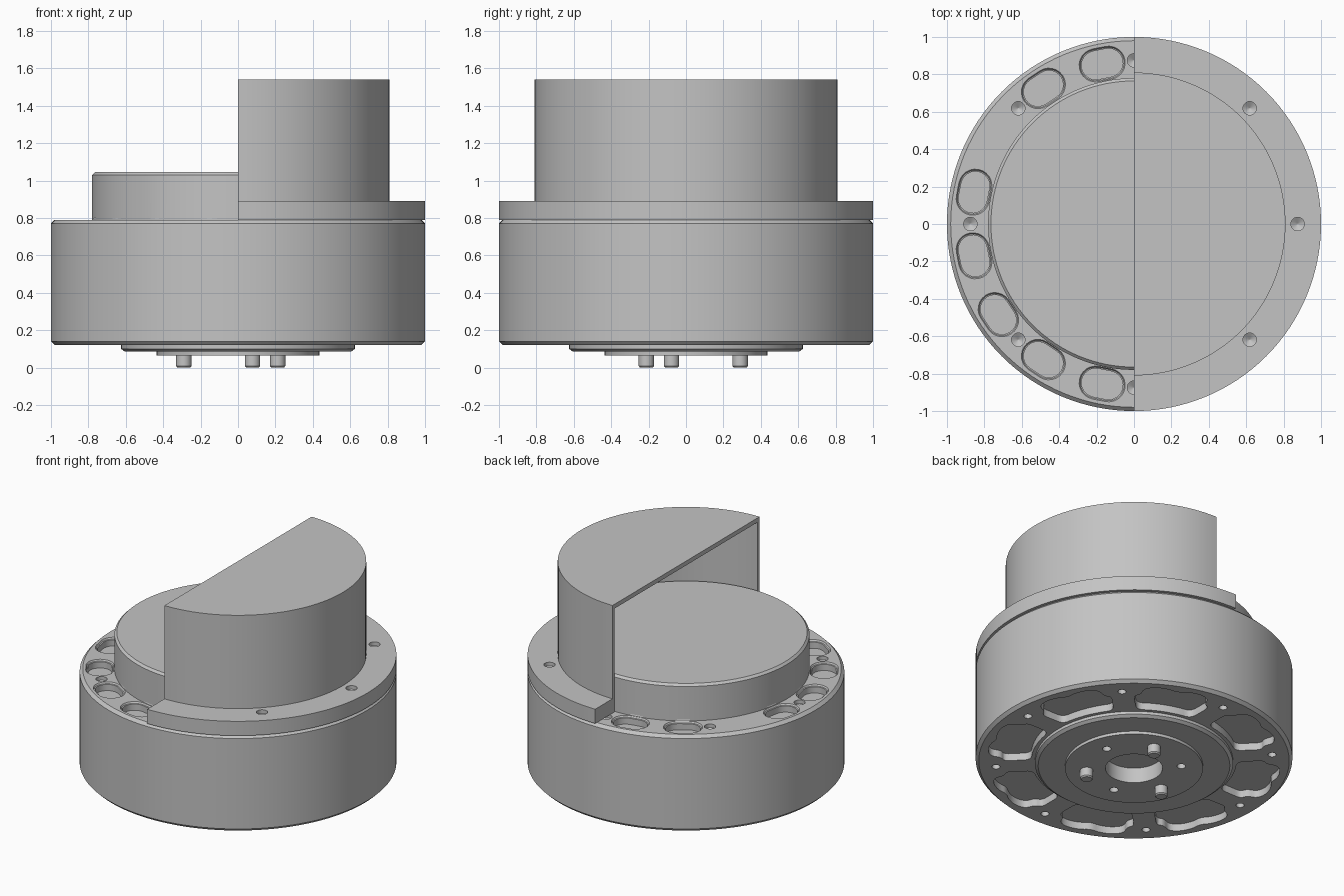
import bpy, bmesh, math
from math import cos, sin, pi, radians

cube = bpy.data.objects.get("Cube")
if cube:
    bpy.data.objects.remove(cube, do_unlink=True)

GREY = (0.55, 0.55, 0.55, 1)
metal = bpy.data.materials.new("plain_grey_metal")
metal.use_nodes = True
metal.diffuse_color = GREY
metal.node_tree.nodes["Principled BSDF"].inputs["Base Color"].default_value = GREY


def finish(bm, name):
    bmesh.ops.remove_doubles(bm, verts=bm.verts, dist=1e-5)
    bmesh.ops.recalc_face_normals(bm, faces=bm.faces)
    mesh = bpy.data.meshes.new(name)
    bm.to_mesh(mesh)
    bm.free()
    mesh.materials.append(metal)
    ob = bpy.data.objects.new(name, mesh)
    bpy.context.collection.objects.link(ob)
    return ob


def lathe(name, profile, steps=128, start=0, sweep=2 * pi):
    """Turn a closed (radius, height) profile about z."""
    bm = bmesh.new()
    rings = []
    for i in range(steps + 1):
        a = start + sweep * i / steps
        rings.append([bm.verts.new((r * cos(a), r * sin(a), z)) for r, z in profile])
    n = len(profile)
    for a, b in zip(rings, rings[1:]):
        for j in range(n):
            k = (j + 1) % n
            if profile[j][0] or profile[k][0]:
                bm.faces.new((a[j], b[j], b[k], a[k]))
    if sweep < 2 * pi:
        bm.faces.new(rings[0])
        bm.faces.new(rings[-1])
    return finish(bm, name)


def loft(bm, levels):
    """Closed solid through (outline, height) levels."""
    rings = [[bm.verts.new((x, y, z)) for x, y in pts] for pts, z in levels]
    n = len(rings[0])
    for a, b in zip(rings, rings[1:]):
        for j in range(n):
            k = (j + 1) % n
            bm.faces.new((a[j], a[k], b[k], b[j]))
    bm.faces.new(rings[0])
    bm.faces.new(rings[-1])


def polar(r, deg):
    return r * cos(radians(deg)), r * sin(radians(deg))


def disc(deg, dist, r, n=24):
    cx, cy = polar(dist, deg)
    return [(cx + r * cos(2 * pi * i / n), cy + r * sin(2 * pi * i / n)) for i in range(n)]


def slot(deg, dist, half_len, r, n=12):
    """Rounded slot whose long axis follows the rim."""
    pts = []
    for side in (1, -1):
        for i in range(n + 1):
            t = pi * i / n + (0 if side > 0 else pi)
            u, v = r * cos(t), side * half_len + r * sin(t)
            c, s = polar(1, deg)
            pts.append(((dist + u) * c - v * s, (dist + u) * s + v * c))
    return pts


def drill(bm, deg, dist, r, z, depth, sign):
    """Hole with a conical end; sign is the drilling direction."""
    loft(bm, [(disc(deg, dist, r), z - sign * 0.02), (disc(deg, dist, r), z + sign * depth),
              (disc(deg, dist, r * 0.05), z + sign * (depth + r * 0.6))])


def pocket(deg):
    half = [(0.65, 0), (0.65, 8), (0.65, 16), (0.74, 17), (0.82, 17.5),
            (0.84, 14.5), (0.91, 13.5), (0.935, 9), (0.93, 4)]
    path = half + [(0.905, 0)] + [(r, -a) for r, a in half[:0:-1]]
    pts = [polar(r, deg + a) for r, a in path]
    for _ in range(2):   # round the corners
        out = []
        for p, q in zip(pts, pts[1:] + pts[:1]):
            for t in (0.25, 0.75):
                out.append((p[0] + (q[0] - p[0]) * t, p[1] + (q[1] - p[1]) * t))
        pts = out
    return pts


def carve(ob, bm):
    cutter = finish(bm, "cutter")
    cutter.hide_render = True
    mod = ob.modifiers.new("carve", "BOOLEAN")
    mod.operation = "DIFFERENCE"
    mod.solver = "EXACT"
    mod.object = cutter
    bpy.context.view_layer.objects.active = ob
    bpy.ops.object.modifier_apply(modifier=mod.name)
    bpy.data.objects.remove(cutter, do_unlink=True)


# Turned body with top boss, stepped underside and centre bore
TOP, BASE, HUB = 0.79, 0.12, 0.065
body = lathe("body", [
    (0, 0.17), (0.18, 0.17), (0.18, HUB), (0.435, HUB), (0.435, 0.085), (0.605, 0.085),
    (0.625, 0.1), (0.625, BASE), (0.98, BASE), (1, 0.14), (1, 0.77), (0.98, TOP),
    (0.78, TOP), (0.78, 1.03), (0.765, 1.045), (0, 1.045)])

cuts = bmesh.new()
# Chamfered slots round the top rim, with one position left solid
for i in range(16):
    if i != 6:
        a = 11.25 + 22.5 * i
        loft(cuts, [(slot(a, 0.872, 0.035, 0.095), TOP + 0.01),
                    (slot(a, 0.872, 0.035, 0.083), TOP - 0.01),
                    (slot(a, 0.872, 0.035, 0.076), TOP - 0.012),
                    (slot(a, 0.872, 0.035, 0.076), TOP - 0.055)])
# Screw holes above and below, weight-saving pockets below
for i in range(8):
    drill(cuts, 45 * i, 0.875, 0.036, TOP, 0.025, -1)
    drill(cuts, 45 * i, 0.875, 0.026, BASE, 0.03, 1)
    outline = pocket(22.5 + 45 * i)
    loft(cuts, [(outline, BASE - 0.01), (outline, BASE + 0.05)])
# Hub holes between the pins
for a in (15, 135, 255):
    drill(cuts, a, 0.3, 0.028, HUB, 0.04, 1)
carve(body, cuts)

# Half cover: thin cap with a wide flange
cover = lathe("half_cover", [
    (0, 1.51), (0.785, 1.51), (0.785, TOP), (1, TOP), (1, 0.89),
    (0.81, 0.89), (0.81, 1.54), (0, 1.54)], 64, -pi / 2, pi)
cuts = bmesh.new()
for a in (-45, 0, 45):
    drill(cuts, a, 0.875, 0.036, 0.89, 0.025, -1)
carve(cover, cuts)

# Drive pins
parts = [body, cover]
for i, a in enumerate((75, 195, 315)):
    pin = lathe(f"drive_pin_{i + 1}", [(0, 0), (0.034, 0), (0.041, 0.008), (0.041, 0.08), (0, 0.08)], 24)
    pin.location.x, pin.location.y = polar(0.3, a)
    parts.append(pin)

bpy.ops.object.select_all(action="DESELECT")
for ob in parts:
    ob.select_set(True)
bpy.context.view_layer.objects.active = body
bpy.ops.object.shade_smooth_by_angle(angle=radians(25))
